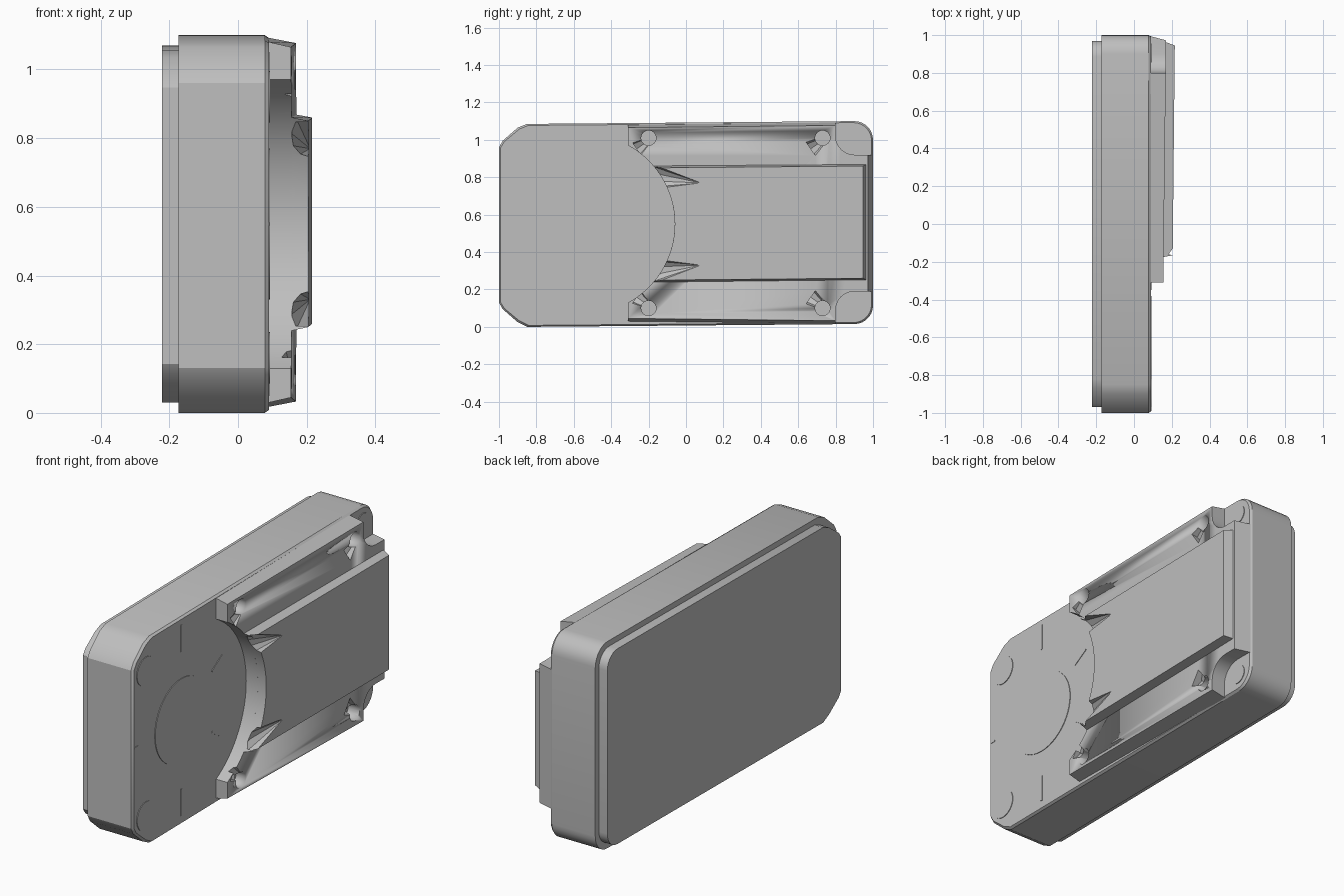
import bpy, bmesh, math
from mathutils import Matrix, Vector

if "Cube" in bpy.data.objects:
    bpy.data.objects.remove(bpy.data.objects["Cube"])

grey = bpy.data.materials.new("plain_grey")
grey.diffuse_color = (0.52, 0.52, 0.52, 1)
grey.use_nodes = True
grey.node_tree.nodes["Principled BSDF"].inputs["Base Color"].default_value = grey.diffuse_color
MID = 0.55           # mid height of the housing
FAN_Y, FAN_R = -0.538, 0.478


def finish(bm, name, smooth=25):
    bmesh.ops.recalc_face_normals(bm, faces=bm.faces[:])
    me = bpy.data.meshes.new(name)
    bm.to_mesh(me)
    bm.free()
    ob = bpy.data.objects.new(name, me)
    bpy.context.collection.objects.link(ob)
    me.materials.append(grey)
    bpy.ops.object.select_all(action='DESELECT')
    ob.select_set(True)
    bpy.context.view_layer.objects.active = ob
    if smooth:
        bpy.ops.object.shade_smooth_by_angle(angle=math.radians(smooth))
    return ob


def prism(name, low, x0, x1, top=None):
    """Loft a (y, z) outline from x0 to x1; x1 may be a function of y."""
    bm = bmesh.new()
    top = top or low
    fx = x1 if callable(x1) else (lambda y: x1)
    a = [bm.verts.new((x0, y, z)) for y, z in low]
    b = [bm.verts.new((fx(y), y, z)) for y, z in top]
    n = len(a)
    bm.faces.new(a)
    bm.faces.new(b)
    for i in range(n):
        j = (i + 1) % n
        bm.faces.new((a[i], a[j], b[j], b[i]))
    return finish(bm, name)


def cone(name, loc, axis, r1, r2, depth, seg=24, smooth=25):
    bm = bmesh.new()
    rot = Vector((0, 0, 1)).rotation_difference(Vector(axis)).to_matrix().to_4x4()
    bmesh.ops.create_cone(bm, cap_ends=True, segments=seg, radius1=r1, radius2=r2,
                          depth=depth, matrix=Matrix.Translation(loc) @ rot)
    return finish(bm, name, smooth)


def cut(ob, cutters):
    for c in cutters:
        c.hide_render = True
        m = ob.modifiers.new("cut", 'BOOLEAN')
        m.operation, m.object, m.solver = 'DIFFERENCE', c, 'EXACT'
        bpy.context.view_layer.objects.active = ob
        bpy.ops.object.modifier_apply(modifier=m.name)
        bpy.data.objects.remove(c)


def arc(cy, cz, r, a0, a1, n):
    return [(cy + r * math.cos(math.radians(a0 + (a1 - a0) * i / n)),
             cz + r * math.sin(math.radians(a0 + (a1 - a0) * i / n))) for i in range(n + 1)]


def outline(d=0.0):
    """Housing outline: chamfered at the fan end, rounded at the other."""
    r = 0.1 - d * 0.5
    y0, y1 = -1 + d, 1 - d
    return ([(y0, 0.13 + d * 0.4), (y0 + 0.02, 0.095 + d * 0.6), (y0 + 0.1, 0.025 + d),
             (y0 + 0.15, d)]
            + arc(y1 - r, 0.015 + d + r, r, -90, 0, 7)
            + arc(y1 - r, 1.1 - d - r, r, 0, 90, 7)
            + [(y0 + 0.15, 1.085 - d), (y0 + 0.1, 1.065 - d), (y0 + 0.02, 0.995 - d * 0.6),
               (y0, 0.96 - d * 0.4)])


# main housing with a narrow edge break, and the inset plate behind it
body = prism("housing", outline(), -0.173, 0.078)
prism("housing_front_edge", outline(), 0.078, 0.09, outline(0.008))
prism("back_plate", outline(0.03), -0.222, -0.173)


# first raised step: cut by the fan arc, with a notch at both far corners
def step_outline(end, edge):
    half = ([(-0.31, 1.085 - edge), (0.80, 1.097 - edge)]
            + arc(0.90, 1.02, 0.1, 180, 270, 6) + [(end, 0.92)])
    mirrored = [(y, 2 * MID + 0.01 - z) for y, z in reversed(half)]
    return half + mirrored + arc(FAN_Y, MID, FAN_R, -61.5, 61.5, 32)


step = prism("raised_step", step_outline(0.995, 0.004), 0.085,
             lambda y: 0.155 + 0.012 * (y + 0.3), step_outline(0.972, 0.02))
cutters = []
for y in (-0.2, 0.73):
    for s in (-1, 1):
        z = MID + 0.005 + s * 0.455
        cutters.append(cone("screw_cutter", (0.2, y, z), (1, 0, 0), 0.04, 0.04, 0.2))
        # tapered relief running away from each screw
        cutters.append(cone("relief_cutter", (0.17, y - 0.03, z - s * 0.035),
                            (0, -1, -s * 0.7), 0.02, 0.045, 0.08, 8, 0))
cut(step, cutters)


# upper raised panel, ending in a slope
def panel_outline(end, h):
    a = math.degrees(math.asin(h / FAN_R))
    return [(end, MID + 0.01 + h), (end, MID + 0.01 - h)] + arc(FAN_Y, MID, FAN_R, -a, a, 32)


panel = prism("upper_panel", panel_outline(0.97, 0.312), 0.15,
              lambda y: 0.205 + 0.01 * (y + 0.15), panel_outline(0.945, 0.30))
cut(panel, [cone("dent_cutter", (0.21, -0.045, MID + s * 0.235), (0, 1, -s * 0.12),
                 0.065, 0.001, 0.25, 10, 0) for s in (-1, 1)])

# thin round details on the fan face and corner notches
cone("fan_disc", (0.0905, -0.60, MID), (1, 0, 0), 0.22, 0.22, 0.006, 48)
for s in (-1, 1):
    cone("corner_foot", (0.0905, -0.895, MID - 0.01 + s * 0.38), (1, 0, 0), 0.075, 0.075, 0.006, 32)
    cone("notch_foot", (0.0905, 0.905, MID + 0.007 + s * 0.455), (1, 0, 0), 0.05, 0.05, 0.006, 24)

# small tick marks around the fan
for ang, r0, r1 in ((90, 0.36, 0.5), (270, 0.36, 0.5), (180, 0.36, 0.39),
                    (32, 0.30, 0.40), (-32, 0.30, 0.40)):
    a = math.radians(ang)
    d, n = Vector((math.cos(a), math.sin(a))), Vector((-math.sin(a), math.cos(a))) * 0.005
    c = Vector((-0.60, MID))
    pts = [c + d * r0 - n, c + d * r1 - n, c + d * r1 + n, c + d * r0 + n]
    prism("tick_mark", [tuple(p) for p in pts], 0.088, 0.093)
